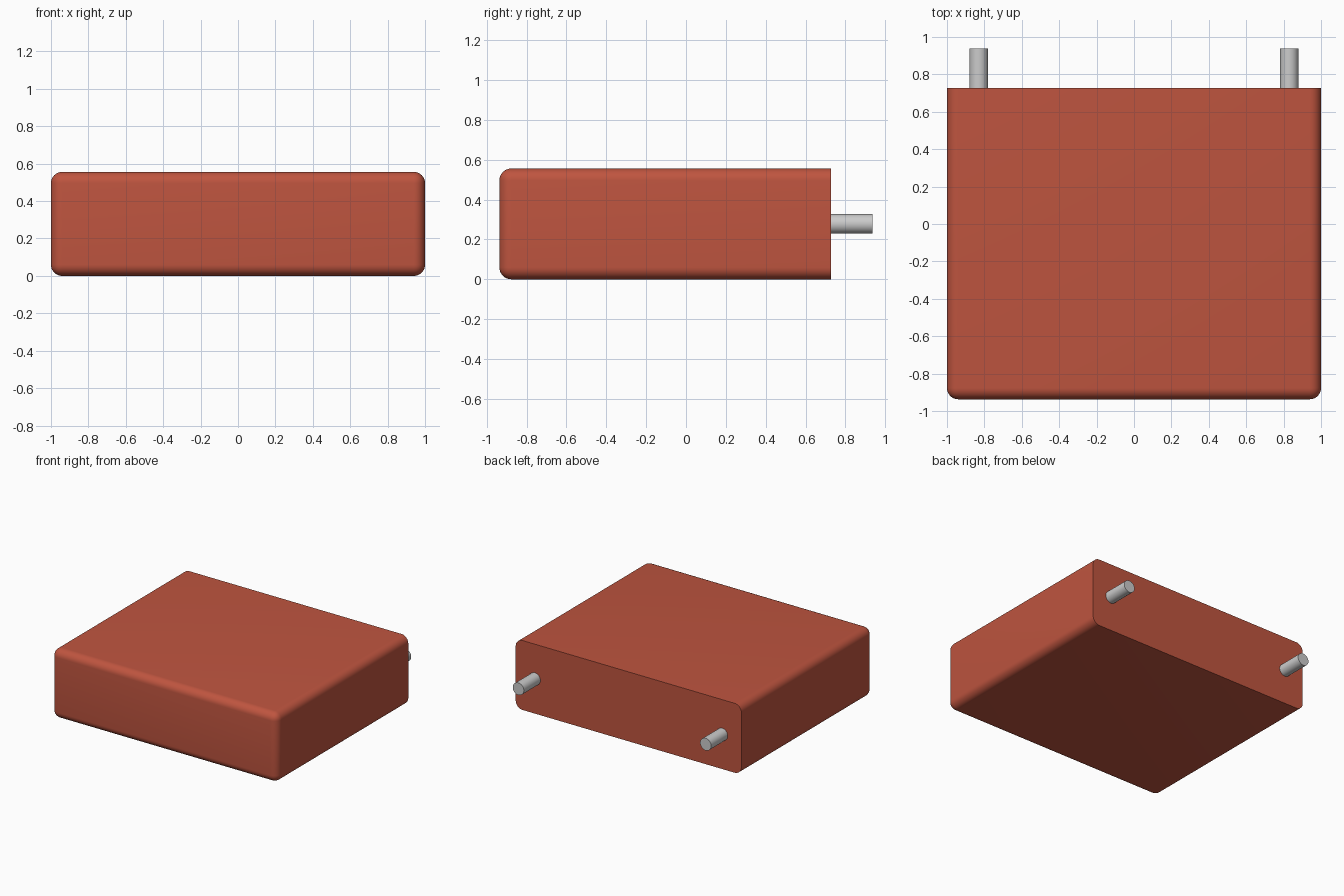
import bpy, bmesh, math
from mathutils import Matrix, Vector

if "Cube" in bpy.data.objects:
    bpy.data.objects.remove(bpy.data.objects["Cube"])

FRONT, BACK, TIP = -0.937, 0.727, 0.937
HEIGHT, RADIUS = 0.556, 0.06


def add_object(name, bm, color=None):
    mesh = bpy.data.meshes.new(name)
    bmesh.ops.recalc_face_normals(bm, faces=bm.faces)
    bm.to_mesh(mesh)
    bm.free()
    obj = bpy.data.objects.new(name, mesh)
    bpy.context.collection.objects.link(obj)
    if color:
        mat = bpy.data.materials.new(name + "_material")
        mat.diffuse_color = color
        mat.use_nodes = True
        mat.node_tree.nodes["Principled BSDF"].inputs["Base Color"].default_value = mat.diffuse_color
        mesh.materials.append(mat)
    bpy.ops.object.select_all(action='DESELECT')
    obj.select_set(True)
    bpy.context.view_layer.objects.active = obj
    bpy.ops.object.shade_smooth_by_angle(angle=math.radians(35))
    return obj


# Body: a block rounded on every edge except those around the flat back face
bm = bmesh.new()
bmesh.ops.create_cube(bm, size=1)
bmesh.ops.scale(bm, vec=(2, BACK - FRONT, HEIGHT), verts=bm.verts)
bmesh.ops.translate(bm, vec=(0, (BACK + FRONT) / 2, HEIGHT / 2), verts=bm.verts)
rounded = [e for e in bm.edges if any(v.co.y < 0 for v in e.verts)]
bmesh.ops.bevel(bm, geom=rounded, offset=RADIUS, offset_type='OFFSET',
                segments=8, profile=0.5, affect='EDGES')
add_object("body", bm, (0.52, 0.09, 0.05, 1))

# Pins: two round pegs standing out of the back face
for side, x in (("left", -0.83), ("right", 0.83)):
    bm = bmesh.new()
    place = (Matrix.Translation(Vector((x, (BACK + TIP) / 2, HEIGHT / 2)))
             @ Matrix.Rotation(math.pi / 2, 4, 'X'))
    bmesh.ops.create_cone(bm, cap_ends=True, segments=32, radius1=0.049,
                          radius2=0.049, depth=TIP - BACK, matrix=place)
    add_object(side + "_pin", bm)
